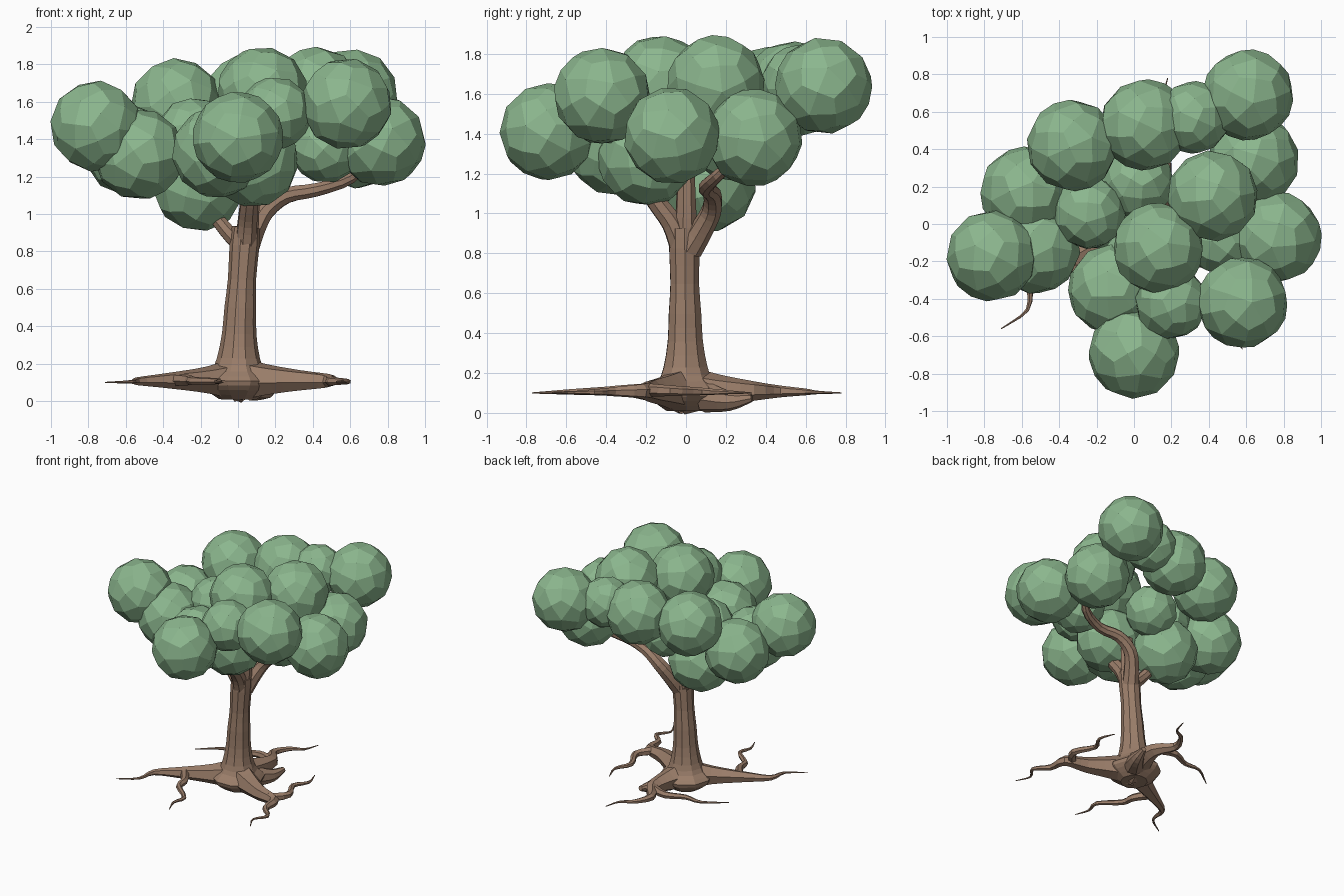
import bpy
import bmesh
import math
import random
from mathutils import Vector

random.seed(4)
cube = bpy.data.objects.get("Cube")
if cube:
    bpy.data.objects.remove(cube, do_unlink=True)


def make_material(name, colour):
    mat = bpy.data.materials.new(name)
    mat.use_nodes = True
    mat.diffuse_color = colour
    mat.node_tree.nodes["Principled BSDF"].inputs["Base Color"].default_value = colour
    return mat


leaf = make_material("leaf green", (0.26, 0.47, 0.27, 1))
bark = make_material("bark brown", (0.33, 0.21, 0.145, 1))


def add_object(name, bm, mat):
    mesh = bpy.data.meshes.new(name)
    bm.to_mesh(mesh)
    bm.free()
    mesh.materials.append(mat)
    obj = bpy.data.objects.new(name, mesh)
    bpy.context.collection.objects.link(obj)
    return obj


def smooth_path(points, steps):
    """Catmull-Rom interpolation of (x, y, z, radius) points."""
    pts = [Vector(p) for p in points]
    pts = [pts[0] * 2 - pts[1]] + pts + [pts[-1] * 2 - pts[-2]]
    out = []
    for a, b, c, d in zip(pts, pts[1:], pts[2:], pts[3:]):
        for i in range(steps):
            t = i / steps
            out.append(0.5 * (2 * b + (c - a) * t + (2 * a - 5 * b + 4 * c - d) * t ** 2
                              + (3 * b - a - 3 * c + d) * t ** 3))
    return out + [pts[-2]]


def limb(name, points, sides, steps):
    """Tapering tube with flat sides that follows a path."""
    path = smooth_path(points, steps)
    bm = bmesh.new()
    rings = []
    side = Vector((0.3, 1, 0.2))
    for i, p in enumerate(path):
        ahead, behind = path[min(i + 1, len(path) - 1)], path[max(i - 1, 0)]
        along = (ahead.xyz - behind.xyz).normalized()
        side = (side - along * side.dot(along)).normalized()
        other = along.cross(side)
        ring = []
        for k in range(sides):
            angle = math.tau * k / sides
            offset = side * math.cos(angle) + other * math.sin(angle)
            ring.append(bm.verts.new(p.xyz + offset * max(p.w, 0.003)))
        rings.append(ring)
    for low, high in zip(rings, rings[1:]):
        for k in range(sides):
            n = (k + 1) % sides
            bm.faces.new((low[k], low[n], high[n], high[k]))
    bm.faces.new(rings[0][::-1])
    bm.faces.new(rings[-1])
    bmesh.ops.recalc_face_normals(bm, faces=bm.faces)
    return add_object(name, bm, bark)


def branch(name, thick, thin, points):
    """Limb whose radius shrinks evenly from thick to thin."""
    last = len(points) - 1
    rows = [(*p, thick + (thin - thick) * i / last) for i, p in enumerate(points)]
    limb(name, rows, sides=8, steps=3)


def root(name, flare, points):
    """Limb lying near the ground, flared where it meets the trunk."""
    rows = []
    for i, (x, y) in enumerate(points):
        rest = 1 - i / (len(points) - 1)
        rows.append((x, y, 0.1 + 0.015 * rest, 0.032 * rest + flare * rest ** 3 + 0.003))
    limb(name, rows, sides=6, steps=3)


# Trunk with a flared base, leaning slightly to the left as it rises
trunk_profile = [(0.01, 0.1), (0.06, 0.17), (0.11, 0.2), (0.16, 0.145), (0.23, 0.115),
                 (0.36, 0.092), (0.5, 0.085), (0.65, 0.075), (0.83, 0.08), (0.93, 0.075)]
limb("trunk", [(0.05 * z * z, -0.01 * z, z, r) for z, r in trunk_profile], sides=10, steps=2)

# Branches that carry the crown
branch("front_branch", 0.06, 0.045,
       [(0.04, -0.02, 0.82), (0.05, -0.07, 0.95), (0.06, -0.15, 1.06), (0.08, -0.24, 1.2)])
branch("left_branch", 0.065, 0.025,
       [(0.05, 0.02, 0.82), (0.09, 0.08, 0.92), (0.15, 0.13, 1.02), (0.26, 0.13, 1.1),
        (0.42, 0.1, 1.13), (0.6, 0.16, 1.19), (0.68, 0.28, 1.3)])
branch("right_branch", 0.05, 0.035, [(0.03, 0.01, 0.82), (-0.06, 0.02, 0.91), (-0.17, 0.05, 1.05)])
branch("centre_branch", 0.065, 0.045, [(0.04, 0, 0.85), (0.06, 0, 0.98), (0.07, 0, 1.2)])
branch("root_nub", 0.08, 0.02, [(0.08, 0.1, 0.08), (0.15, 0.22, 0.06), (0.18, 0.33, 0.075)])

# Winding roots with side shoots
root("right_root", 0.09, [(0, 0), (-0.16, -0.1), (-0.38, -0.22), (-0.54, -0.32),
                          (-0.57, -0.46), (-0.71, -0.56)])
root("right_root_shoot", 0, [(-0.34, -0.2), (-0.26, -0.32), (-0.24, -0.42), (-0.1, -0.55),
                             (-0.12, -0.66), (-0.08, -0.77)])
root("left_root", 0.09, [(0, 0), (0.15, -0.08), (0.32, -0.17), (0.48, -0.22), (0.5, -0.36),
                         (0.59, -0.46), (0.53, -0.56), (0.58, -0.67)])
root("left_root_shoot", 0, [(0.42, -0.21), (0.51, -0.08), (0.44, 0.08), (0.5, 0.2), (0.46, 0.33)])
root("back_root", 0.09, [(0, 0), (0.05, 0.16), (0.07, 0.33), (-0.01, 0.47), (0.05, 0.6),
                         (0.14, 0.66), (0.18, 0.78)])
root("back_root_shoot", 0, [(0.06, 0.34), (-0.08, 0.38), (-0.22, 0.32), (-0.36, 0.32), (-0.53, 0.2)])


def leaf_clump(name, radius, centre):
    """Faceted ball: each triangle splits into kites, giving sixty facets."""
    bm = bmesh.new()
    bmesh.ops.create_icosphere(bm, subdivisions=1, radius=radius)
    clump = add_object(name, bm, leaf)
    clump.location = centre
    clump.rotation_euler = [random.uniform(0, math.tau) for _ in range(3)]
    facets = clump.modifiers.new("facets", "SUBSURF")
    facets.levels = facets.render_levels = 1
    ball = clump.modifiers.new("round", "CAST")
    ball.factor = 1
    ball.use_radius_as_size = False
    ball.size = radius


# Leaf clumps by layer of the crown
large, small = 0.245, 0.195
upper = [(-0.33, 0.42, 1.59), (0.06, 0.53, 1.62), (0.13, -0.13, 1.65), (0.42, 0.15, 1.65),
         (0.61, 0.69, 1.64), (0.58, -0.42, 1.59), (-0.76, -0.17, 1.47)]
outer = [(-0.53, -0.13, 1.32), (-0.58, 0.17, 1.34), (0.76, -0.07, 1.39), (0.64, 0.34, 1.38),
         (0, -0.69, 1.41), (-0.11, -0.35, 1.33), (0.08, -0.2, 1.28), (-0.21, 0.11, 1.15)]
filler = [(0.32, 0.57, 1.65), (0.2, -0.42, 1.54), (-0.24, 0.06, 1.43), (0.02, 0.22, 1.36),
          (0.47, -0.08, 1.36)]
for layer, radius, centres in (("upper", large, upper), ("outer", large, outer), ("filler", small, filler)):
    for i, centre in enumerate(centres):
        leaf_clump(f"{layer}_leaf_clump_{i + 1}", radius, centre)
